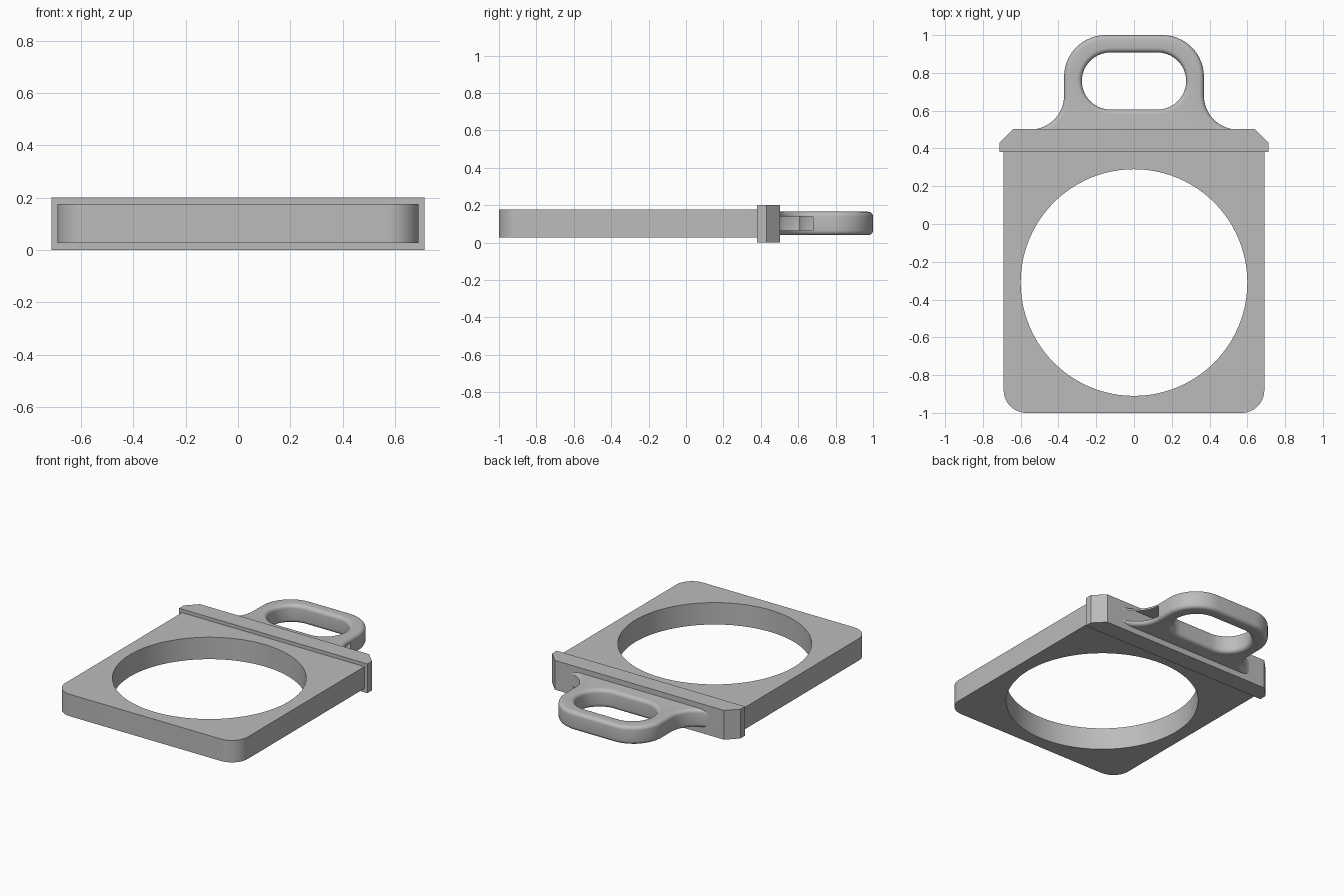
import bpy
import bmesh
from math import cos, sin, pi, radians

cube = bpy.data.objects.get("Cube")
if cube:
    bpy.data.objects.remove(cube)

grey = bpy.data.materials.new("plain grey")
grey.use_nodes = True
colour = (0.5, 0.5, 0.5, 1)
grey.diffuse_color = colour
grey.node_tree.nodes["Principled BSDF"].inputs["Base Color"].default_value = colour


def arc(cx, cy, r, start, end, steps=12):
    """Points on an arc, angles in degrees."""
    angles = [radians(start + (end - start) * i / steps) for i in range(steps + 1)]
    return [(cx + r * cos(a), cy + r * sin(a)) for a in angles]


def mirrored(half):
    """Close a right-hand half outline by mirroring it across x."""
    return half + [(-x, y) for x, y in reversed(half)]


def add_ring(bm, outline, z):
    return [bm.verts.new((x, y, z)) for x, y in outline]


def bridge(bm, a, b):
    n = len(a)
    return [bm.faces.new((a[i], a[(i + 1) % n], b[(i + 1) % n], b[i])) for i in range(n)]


def cap(bm, *rings):
    """Fill the flat area bounded by an outer ring and any inner rings."""
    edges = [bm.edges.get((r[i - 1], r[i])) for r in rings for i in range(len(r))]
    bmesh.ops.triangle_fill(bm, edges=edges, use_beauty=True, use_dissolve=False)


def loft(name, shells, open_wall=None):
    """Each shell is a list of (outline, z) layers; the ends are capped together."""
    bm = bmesh.new()
    bottoms, tops, walls = [], [], []
    for shell in shells:
        rings = [add_ring(bm, outline, z) for outline, z in shell]
        for a, b in zip(rings, rings[1:]):
            walls += bridge(bm, a, b)
        bottoms.append(rings[0])
        tops.append(rings[-1])
    cap(bm, *bottoms)
    cap(bm, *tops)
    bmesh.ops.recalc_face_normals(bm, faces=bm.faces)
    if open_wall:
        gone = [f for f in walls if open_wall(f)]
        bmesh.ops.delete(bm, geom=gone, context='FACES')
    mesh = bpy.data.meshes.new(name)
    bm.to_mesh(mesh)
    bm.free()
    mesh.materials.append(grey)
    obj = bpy.data.objects.new(name, mesh)
    bpy.context.collection.objects.link(obj)
    bpy.ops.object.select_all(action='DESELECT')
    obj.select_set(True)
    bpy.context.view_layer.objects.active = obj
    bpy.ops.object.shade_smooth_by_angle(angle=radians(30))
    return obj


# Plate with rounded front corners and a large round opening
plate = mirrored(arc(0.57, -0.88, 0.12, -90, 0) + [(0.69, 0.4)])
opening = arc(0, -0.31, 0.6, 0, 360, 96)[:-1]
loft("plate", [[(o, z) for z in (0.026, 0.176)] for o in (plate, opening)])

# Crossbar with chamfered back corners
bar = mirrored([(0.712, 0.38), (0.712, 0.43), (0.64, 0.503)])
loft("crossbar", [[(bar, 0), (bar, 0.2)]])

# Grip: rounded edges, flared root and a rounded slot
BOTTOM, TOP, EDGE = 0.04, 0.165, 0.025


def grip_outline(inset):
    flare = arc(0.55, 0.68, 0.18 + inset, 270, 180, 16)
    corner = arc(0.15, 0.78, 0.22 - inset, 0, 90, 16)
    return mirrored([(0.55, 0.47)] + flare + corner)


def slot_outline(inset):
    r = 0.151 + inset
    return mirrored(arc(0.125, 0.757, r, -90, 90, 28))


steps = [i * pi / 10 for i in range(6)]
layers = [(EDGE * (1 - sin(a)), BOTTOM + EDGE * (1 - cos(a))) for a in steps]
layers += [(inset, BOTTOM + TOP - z) for inset, z in reversed(layers)]


def in_open_flare(face):
    """Straight wall of the flare on one side, which is left open."""
    c = face.calc_center_median()
    height = max(v.co.z for v in face.verts) - min(v.co.z for v in face.verts)
    return height > EDGE and c.x > 0.36 and 0.5 < c.y < 0.68


loft("grip", [[(shape(i), z) for i, z in layers] for shape in (grip_outline, slot_outline)],
     in_open_flare)
